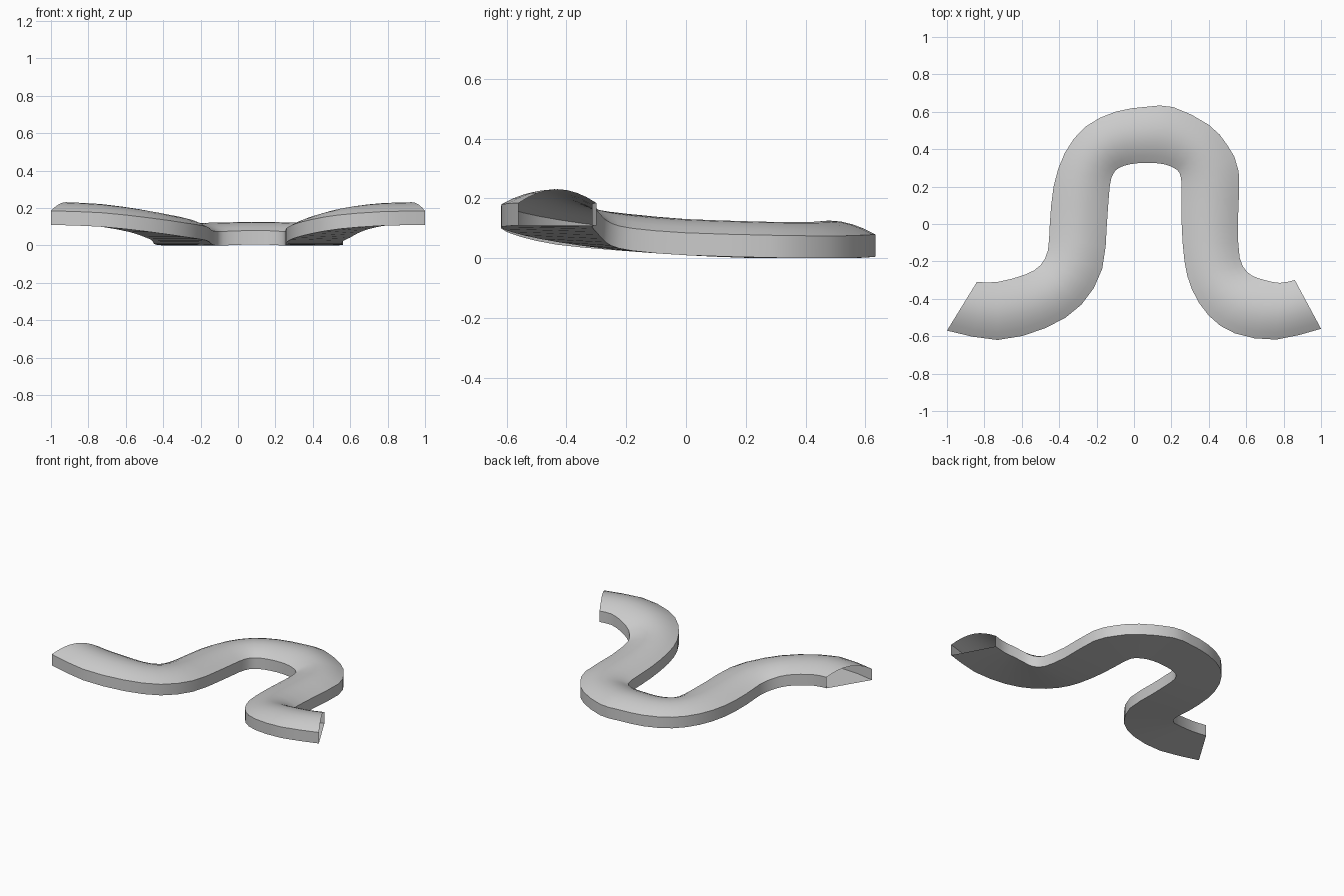
import bpy, bmesh, math
from mathutils import Vector

if "Cube" in bpy.data.objects:
    bpy.data.objects.remove(bpy.data.objects["Cube"])

# Paired edge points along the bend: left x, left y, right x, right y, underside z
STATIONS = [
    (-.84, -.31, -1.0, -.57, .11), (-.73, -.31, -.73, -.62, .10),
    (-.58, -.27, -.47, -.555, .072), (-.50, -.22, -.28, -.43, .045),
    (-.46, -.14, -.17, -.24, .027), (-.45, 0, -.145, 0, .01),
    (-.43, .20, -.13, .20, .002), (-.37, .38, -.11, .27, .0),
    (-.26, .52, -.08, .30, .0), (-.10, .60, -.02, .32, .002),
    (.07, .627, .07, .327, .005), (.21, .625, .16, .32, .004),
    (.40, .53, .23, .29, .0), (.50, .42, .25, .25, .0),
    (.56, .28, .255, .18, .002), (.555, 0, .255, 0, .01),
    (.565, -.18, .27, -.20, .025), (.60, -.25, .31, -.35, .042),
    (.64, -.28, .40, -.49, .065), (.70, -.30, .54, -.585, .088),
    (.78, -.315, .76, -.618, .105), (.86, -.30, 1.0, -.56, .11),
]
WALL, DOME, ARC = .075, .046, 8


def smooth_path(points, steps):
    """Catmull-Rom interpolation through the points."""
    p = [2 * points[0] - points[1]] + points + [2 * points[-1] - points[-2]]
    out = []
    for i in range(1, len(p) - 2):
        a, b, c, d = p[i - 1:i + 3]
        for k in range(steps):
            t = k / steps
            out.append(.5 * (2 * b + (c - a) * t + (2 * a - 5 * b + 4 * c - d) * t * t
                             + (3 * b - a - 3 * c + d) * t ** 3))
    return out + [points[-1]]


left = smooth_path([Vector((s[0], s[1], s[4])) for s in STATIONS], 2)
right = smooth_path([Vector((s[2], s[3], s[4])) for s in STATIONS], 2)
bm = bmesh.new()


# Cross-section: flat underside, upright walls, shallow domed top
def section(a, b):
    pts = [a, b]
    for k in range(ARC + 1):
        t = k / ARC
        q = b.lerp(a, t)
        q.z += WALL + DOME * max(0, math.sin(math.pi * t)) ** .9
        pts.append(q)
    for q in pts:
        q.z = max(q.z, 0)
    return [bm.verts.new(q) for q in pts]


# Open-ended shell swept along the bend
rings = [section(a, b) for a, b in zip(left, right)]
for r, s in zip(rings, rings[1:]):
    n = len(r)
    for i in range(n):
        j = (i + 1) % n
        bm.faces.new((r[i], r[j], s[j], s[i]))
bmesh.ops.recalc_face_normals(bm, faces=bm.faces)
# The shell is open, so make sure the underside faces down
bm.normal_update()
if min(bm.faces, key=lambda f: f.calc_center_median().z).normal.z > 0:
    bmesh.ops.reverse_faces(bm, faces=bm.faces)

mesh = bpy.data.meshes.new("curved_channel")
bm.to_mesh(mesh)
bm.free()
obj = bpy.data.objects.new("curved_channel", mesh)
bpy.context.collection.objects.link(obj)
bpy.context.view_layer.objects.active = obj
obj.select_set(True)
bpy.ops.object.shade_smooth_by_angle(angle=math.radians(35))
